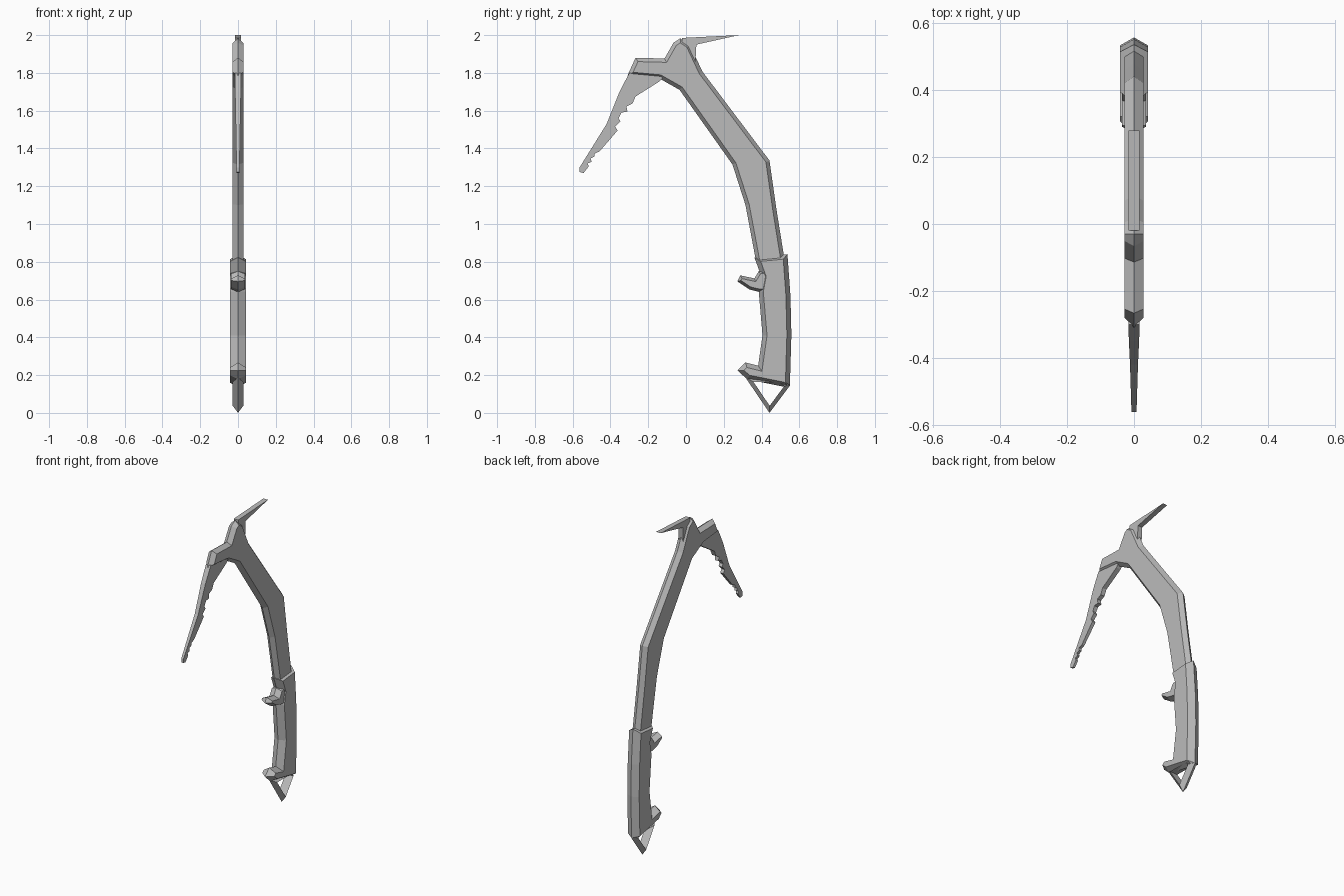
import bpy
import bmesh
from mathutils import Vector

cube = bpy.data.objects.get("Cube")
if cube:
    bpy.data.objects.remove(cube, do_unlink=True)

metal = bpy.data.materials.new("plain grey")
metal.use_nodes = True
grey = (0.5, 0.5, 0.5, 1)
metal.diffuse_color = grey
metal.node_tree.nodes["Principled BSDF"].inputs["Base Color"].default_value = grey


def inset(points, amount):
    """Mitred inward offset of a counter-clockwise (y, z) outline."""
    pts = [Vector(p) for p in points]
    result = []
    for i, p in enumerate(pts):
        a = (p - pts[i - 1]).normalized()
        b = (pts[(i + 1) % len(pts)] - p).normalized()
        na, nb = Vector((-a.y, a.x)), Vector((-b.y, b.x))
        result.append(p + (na + nb) * amount / max(1 + na.dot(nb), 0.4))
    return result


def finish(name, bm):
    bmesh.ops.recalc_face_normals(bm, faces=bm.faces)
    mesh = bpy.data.meshes.new(name)
    bm.to_mesh(mesh)
    bm.free()
    mesh.materials.append(metal)
    obj = bpy.data.objects.new(name, mesh)
    bpy.context.collection.objects.link(obj)
    return obj


def bridge(bm, a, b):
    for i in range(len(a)):
        j = (i + 1) % len(a)
        bm.faces.new((a[i], a[j], b[j], b[i]))


def ridged(name, outline, half, amount, hole=False):
    """Flat-sided bar whose rim rises to a central ridge."""
    bm = bmesh.new()
    rim = [bm.verts.new((0, y, z)) for y, z in outline]
    inner = inset(outline, amount)
    sides = [[bm.verts.new((x, p.x, p.y)) for p in inner] for x in (-half, half)]
    for side in sides:
        bridge(bm, rim, side)
        if not hole:
            bm.faces.new(side)
    if hole:
        bridge(bm, sides[0], sides[1])
    return finish(name, bm)


def plate(name, outline, half):
    """Plate whose half thickness is a function of height."""
    bm = bmesh.new()
    sides = [[bm.verts.new((s * half(z), y, z)) for y, z in outline] for s in (-1, 1)]
    bridge(bm, *sides)
    for side in sides:
        bm.faces.new(side)
    return finish(name, bm)


# Bent shaft with the head
ridged("shaft", [
    (-0.03, 1.983), (-0.066, 1.96), (-0.114, 1.876), (-0.267, 1.88),
    (-0.31, 1.786), (-0.14, 1.77), (-0.034, 1.71), (0.246, 1.315),
    (0.315, 1.10), (0.373, 0.79), (0.525, 0.79), (0.479, 1.077),
    (0.442, 1.336), (0.087, 1.807), (0.02, 1.95)], 0.028, 0.02)

# Grip with the hooked pommel
ridged("handle", [
    (0.362, 0.823), (0.4, 0.72), (0.385, 0.643), (0.405, 0.41),
    (0.382, 0.25), (0.315, 0.267), (0.272, 0.225), (0.325, 0.177),
    (0.535, 0.135), (0.55, 0.147), (0.558, 0.415), (0.553, 0.62),
    (0.537, 0.84)], 0.042, 0.024)

# Finger rest
ridged("finger_rest", [
    (0.272, 0.696), (0.336, 0.653), (0.39, 0.64), (0.45, 0.64),
    (0.45, 0.76), (0.385, 0.75), (0.362, 0.712), (0.288, 0.728)], 0.036, 0.015)

# Open triangular spike under the grip
ridged("bottom_spike", [
    (0.315, 0.187), (0.442, 0.0), (0.552, 0.147), (0.5, 0.185)],
    0.028, 0.022, hole=True)

# Toothed pick, thinner toward the tip
plate("pick", [
    (-0.3, 1.8), (-0.352, 1.70), (-0.42, 1.53), (-0.563, 1.30),
    (-0.563, 1.275), (-0.542, 1.27), (-0.515, 1.305), (-0.521, 1.32),
    (-0.5, 1.33), (-0.505, 1.347), (-0.484, 1.357), (-0.484, 1.373),
    (-0.458, 1.384), (-0.362, 1.495), (-0.375, 1.515), (-0.347, 1.543),
    (-0.357, 1.56), (-0.341, 1.59), (-0.31, 1.595), (-0.315, 1.622),
    (-0.283, 1.638), (-0.267, 1.675), (-0.14, 1.755), (-0.1, 1.8)],
    lambda z: 0.007 + 0.019 * (z - 1.27))

# Blade on the back of the head
plate("rear_blade", [
    (-0.02, 1.985), (-0.02, 1.88), (0.05, 1.86), (0.055, 1.95),
    (0.28, 2.0)], lambda z: 0.016)
